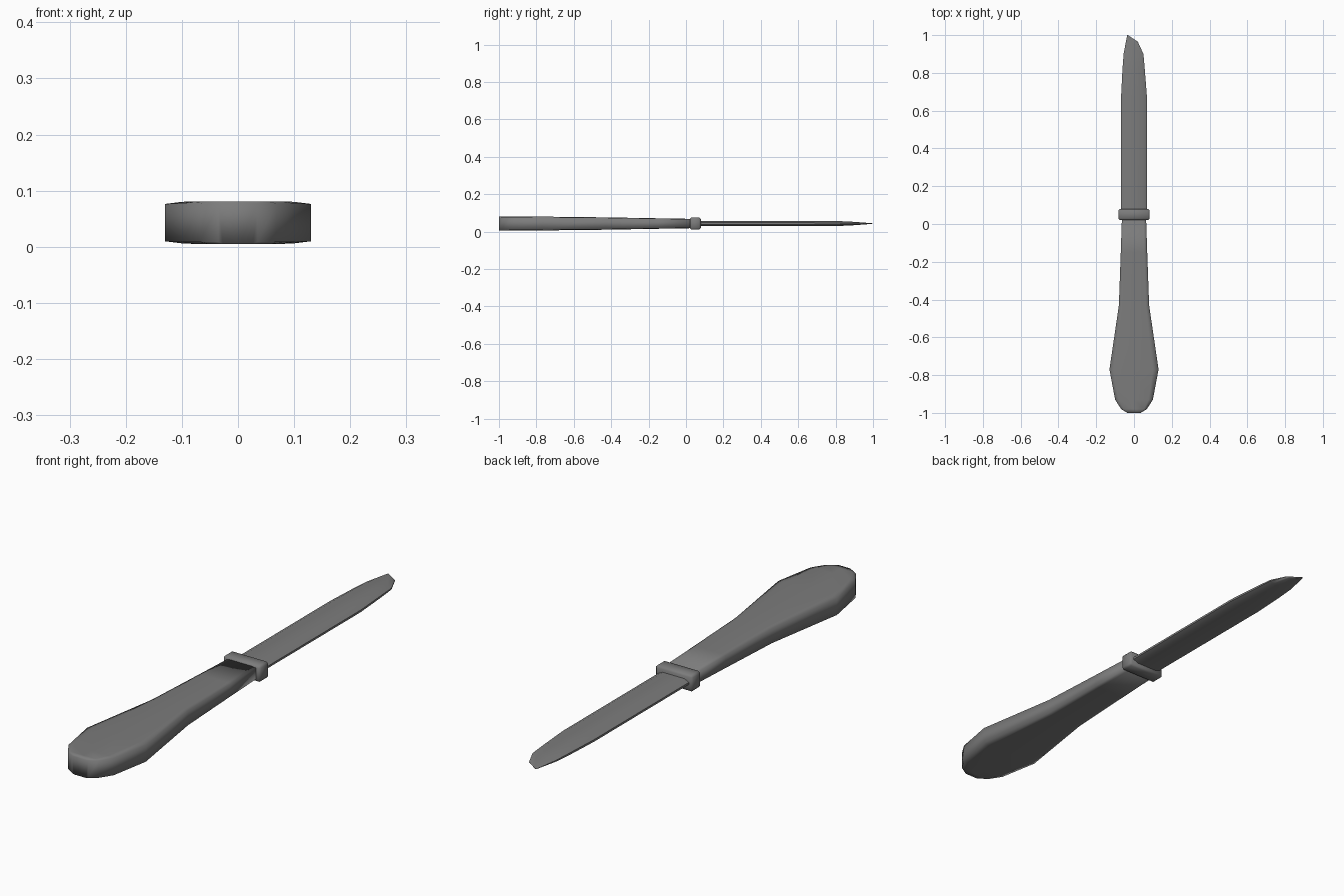
import bpy, bmesh
from math import radians

if "Cube" in bpy.data.objects:
    bpy.data.objects.remove(bpy.data.objects["Cube"])

MID = 0.043  # height of the long axis

metal = bpy.data.materials.new("dull_grey_metal")
metal.use_nodes = True
GREY = (0.2, 0.2, 0.2, 1)
metal.diffuse_color = GREY
metal.node_tree.nodes["Principled BSDF"].inputs["Base Color"].default_value = GREY


def finish(bm, name, angle):
    bmesh.ops.recalc_face_normals(bm, faces=bm.faces)
    mesh = bpy.data.meshes.new(name)
    bm.to_mesh(mesh)
    bm.free()
    mesh.materials.append(metal)
    obj = bpy.data.objects.new(name, mesh)
    bpy.context.collection.objects.link(obj)
    bpy.ops.object.select_all(action="DESELECT")
    obj.select_set(True)
    bpy.context.view_layer.objects.active = obj
    bpy.ops.object.shade_smooth_by_angle(angle=radians(angle))
    return obj


def loft(name, stations, flat, edge, angle):
    """Chamfered sections (y, x_left, x_right, half_height) joined along y."""
    bm = bmesh.new()
    rings = []
    for y, left, right, h in stations:
        c, w = (left + right) / 2, (right - left) / 2
        half = [(1, -edge), (1, edge), (flat, 1), (0, 1), (-flat, 1)]
        section = half + [(-1, edge), (-1, -edge), (-flat, -1), (0, -1), (flat, -1)]
        rings.append([bm.verts.new((c + w * u, y, MID + h * v)) for u, v in section])
    for a, b in zip(rings, rings[1:]):
        n = len(a)
        for i in range(n):
            j = (i + 1) % n
            bm.faces.new((a[i], a[j], b[j], b[i]))
    bm.faces.new(rings[0])
    bm.faces.new(rings[-1])
    return finish(bm, name, angle)


# Handle: paddle shape, swelling towards the butt
handle = [(-1, .035, .038), (-.98, .068, .038), (-.93, .1, .038), (-.77, .13, .037),
          (-.43, .08, .033), (-.15, .07, .028), (.03, .064, .025)]
loft("handle", [(y, -w, w, h) for y, w, h in handle], .77, .9, 100)

# Blade: straight spine side, rounded cutting side and off-centre tip
blade = [(.06, -.068, .068, .014), (.68, -.068, .068, .014), (.82, -.061, .057, .013),
         (.9, -.055, .05, .009), (.965, -.043, .02, .004), (1, -.036, -.032, .001)]
loft("blade", blade, .7, .3, 60)

# Guard: bevelled collar between handle and blade
bm = bmesh.new()
bmesh.ops.create_cube(bm, size=1)
for v in bm.verts:
    v.co = (v.co.x * .166, .05 + v.co.y * .058, MID + v.co.z * .066)
bmesh.ops.bevel(bm, geom=bm.edges[:], offset=.008, segments=1, affect="EDGES")
finish(bm, "guard", 60)
